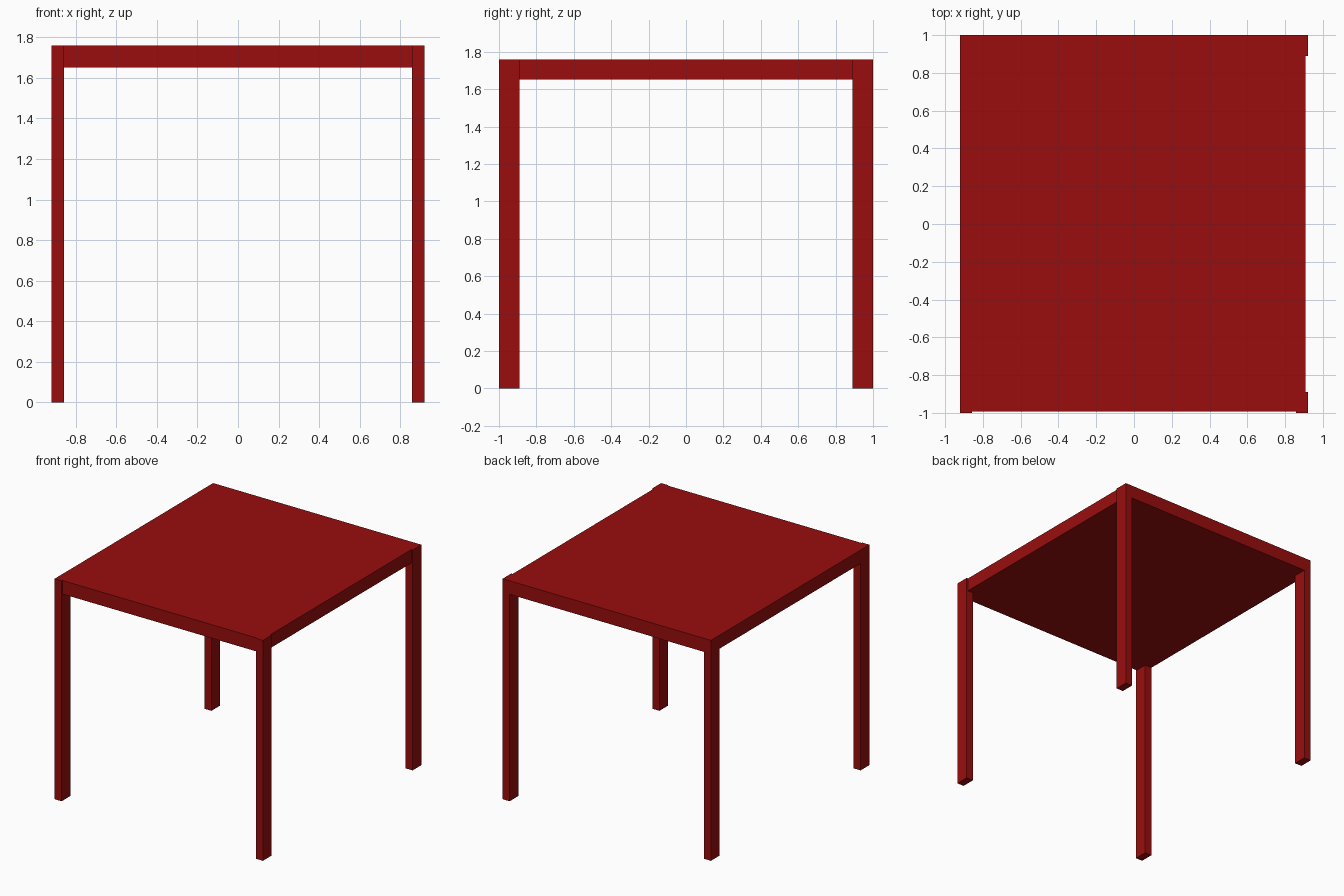
import bpy

cube = bpy.data.objects.get("Cube")
if cube:
    bpy.data.objects.remove(cube, do_unlink=True)

# Single dark red finish
RED = (0.32, 0.004, 0.004, 1.0)
red = bpy.data.materials.new("dark red")
red.use_nodes = True
red.diffuse_color = RED
red.node_tree.nodes["Principled BSDF"].inputs["Base Color"].default_value = RED


def box(name, low, high):
    """Axis-aligned box between two opposite corners."""
    centre = [(a + b) / 2 for a, b in zip(low, high)]
    bpy.ops.mesh.primitive_cube_add(size=1, location=centre)
    obj = bpy.context.object
    obj.name = name
    obj.scale = [b - a for a, b in zip(low, high)]
    bpy.ops.object.transform_apply(location=False, rotation=False, scale=True)
    obj.data.materials.append(red)
    return obj


HEIGHT, HALF_X, HALF_Y = 1.76, 0.92, 1.0
LEG_X, LEG_Y = 0.062, 0.11

# Table top, set back slightly from the legs at the front and left
box("table_top", (-HALF_X, -0.992, 1.652), (0.908, HALF_Y, HEIGHT))

# Four rectangular legs running the full height
for side, sx in (("right", -1), ("left", 1)):
    for end, sy in (("front", -1), ("back", 1)):
        xs = sorted((sx * HALF_X, sx * (HALF_X - LEG_X)))
        ys = sorted((sy * HALF_Y, sy * (HALF_Y - LEG_Y)))
        box(f"{end}_{side}_leg", (xs[0], ys[0], 0), (xs[1], ys[1], HEIGHT))
